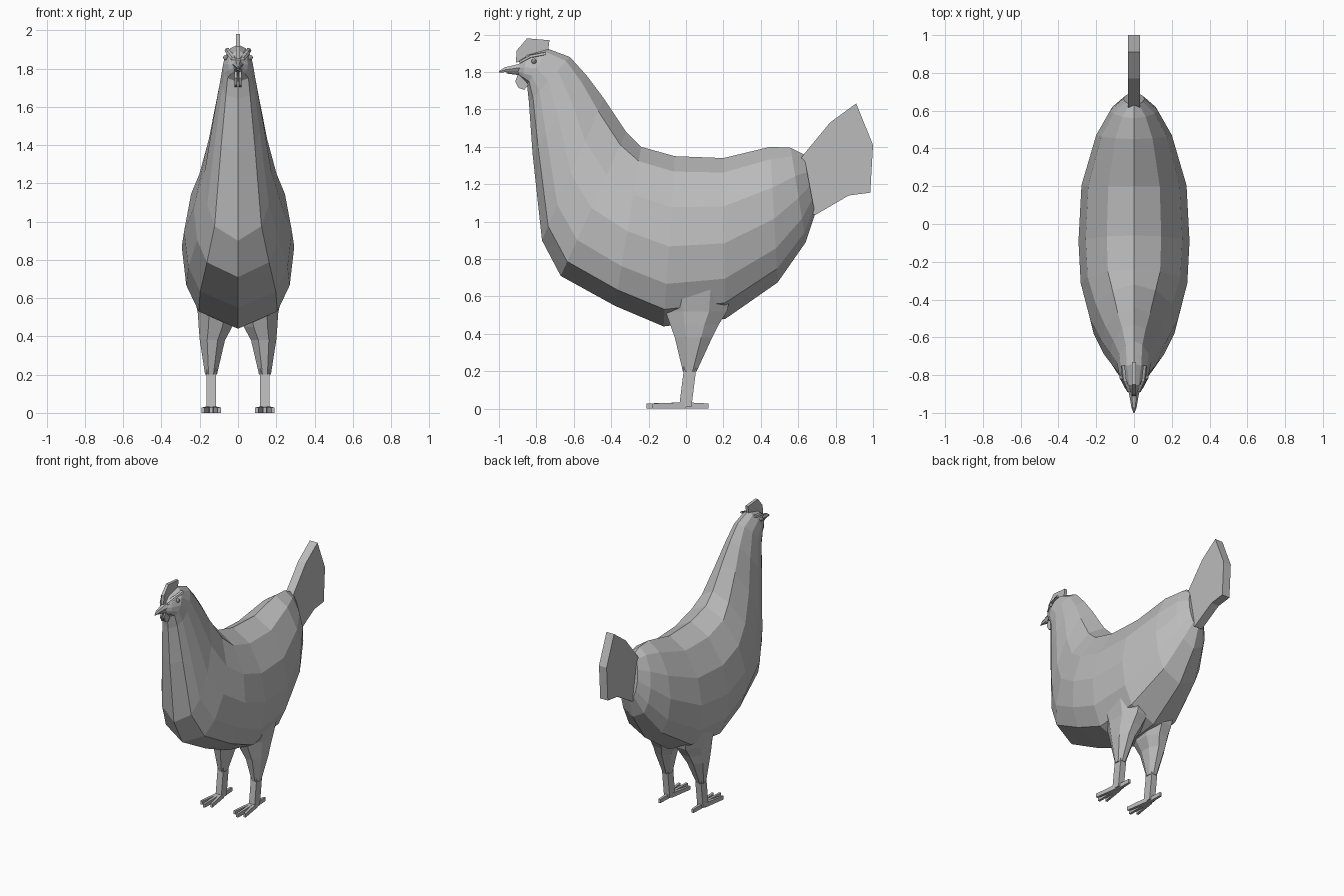
import bpy, bmesh, math
from mathutils import Vector

cube = bpy.data.objects.get("Cube")
if cube:
    bpy.data.objects.remove(cube, do_unlink=True)

GREY = (0.5, 0.5, 0.5, 1)
mat = bpy.data.materials.new("plain grey")
mat.use_nodes = True
mat.diffuse_color = GREY
bsdf = mat.node_tree.nodes["Principled BSDF"]
bsdf.inputs["Base Color"].default_value = GREY
bsdf.inputs["Roughness"].default_value = 0.8


def finish(name, bm):
    bmesh.ops.recalc_face_normals(bm, faces=bm.faces)
    me = bpy.data.meshes.new(name)
    bm.to_mesh(me)
    bm.free()
    me.materials.append(mat)
    ob = bpy.data.objects.new(name, me)
    bpy.context.collection.objects.link(ob)
    return ob


def loft(name, rings):
    """Skin closed rings of equal length and cap both ends."""
    bm = bmesh.new()
    rows = [[bm.verts.new(p) for p in r] for r in rings]
    n = len(rows[0])
    for a, b in zip(rows, rows[1:]):
        for i in range(n):
            j = (i + 1) % n
            bm.faces.new((a[i], a[j], b[j], b[i]))
    bm.faces.new(rows[0])
    bm.faces.new(rows[-1])
    return finish(name, bm)


def plate(name, outline, half):
    """Upright slab from a (y, z) outline, centred on x = 0."""
    return loft(name, [[(x, y, z) for y, z in outline] for x in (-half, half)])


# Body: one half section (fraction from back to belly, fraction of half width)
SECTION = [(0.09, 0.49), (0.30, 0.87), (0.53, 1.0), (0.75, 0.92), (0.90, 0.70)]
# back y, back z, belly y, belly z, half width
BODY = [
    (-0.89, 1.855, -0.90, 1.785, 0.022),
    (-0.85, 1.895, -0.875, 1.76, 0.052),
    (-0.74, 1.925, -0.85, 1.73, 0.078),
    (-0.62, 1.88, -0.84, 1.64, 0.09),
    (-0.53, 1.78, -0.82, 1.36, 0.125),
    (-0.44, 1.66, -0.77, 0.90, 0.175),
    (-0.32, 1.48, -0.67, 0.71, 0.232),
    (-0.24, 1.40, -0.38, 0.55, 0.282),
    (-0.06, 1.35, -0.12, 0.44, 0.294),
    (0.20, 1.34, 0.21, 0.48, 0.278),
    (0.45, 1.40, 0.49, 0.675, 0.20),
    (0.56, 1.395, 0.64, 0.89, 0.125),
    (0.63, 1.36, 0.69, 1.04, 0.055),
]


def section(y0, z0, y1, z1, w):
    def at(s, x):
        return (x, y0 + (y1 - y0) * s, z0 + (z1 - z0) * s)
    right = [at(s, -w * k) for s, k in SECTION]
    left = [at(s, w * k) for s, k in reversed(SECTION)]
    return [at(0, 0)] + right + [at(1, 0)] + left


loft("body", [section(*r) for r in BODY])

# Tail and comb
plate("tail", [(0.60, 1.32), (0.63, 1.36), (0.77, 1.53), (0.91, 1.632), (1.0, 1.41),
               (0.985, 1.155), (0.87, 1.14), (0.69, 1.035), (0.64, 1.06)], 0.032)
plate("comb", [(-0.91, 1.85), (-0.905, 1.915), (-0.85, 1.98), (-0.73, 1.97),
               (-0.74, 1.89)], 0.011)


# Beak: upper and lower halves narrowing to the tip
def oval(y, z, rx, rz, n=6):
    return [(rx * math.cos(math.tau * i / n), y, z + rz * math.sin(math.tau * i / n))
            for i in range(n)]


loft("upper_beak", [oval(-0.86, 1.825, 0.036, 0.035), oval(-0.91, 1.82, 0.024, 0.022),
                    oval(-0.97, 1.812, 0.014, 0.015), oval(-1.0, 1.801, 0.003, 0.004)])
loft("lower_beak", [oval(-0.86, 1.79, 0.03, 0.02), oval(-0.91, 1.795, 0.018, 0.011),
                    oval(-0.96, 1.797, 0.006, 0.006)])

for side, sx in (("right", -1), ("left", 1)):
    # Wattle hanging under the beak
    w = plate(side + "_wattle", [(-0.90, 1.785), (-0.913, 1.75), (-0.895, 1.715), (-0.865, 1.705),
                                 (-0.845, 1.73), (-0.85, 1.78)], 0.006)
    w.location.x = sx * 0.012

    # Eye and the brow ridge above it
    bm = bmesh.new()
    bmesh.ops.create_uvsphere(bm, u_segments=8, v_segments=6, radius=0.014)
    eye = finish(side + "_eye", bm)
    eye.location = (sx * 0.064, -0.813, 1.858)
    loft(side + "_brow", [
        [(sx * (x + d), y, z + e) for d, e in ((-0.015, -0.006), (0.006, -0.004), (0.0, 0.008), (-0.015, 0.012))]
        for x, y, z in ((0.03, -0.89, 1.85), (0.055, -0.83, 1.882), (0.064, -0.75, 1.897))])

    # Thigh and shank: centre x, centre y, z, half x, half y
    def ring(cx, cy, z, hx, hy, n=8):
        return [(sx * (cx + hx * math.cos(math.tau * (i + 0.5) / n) * 1.08),
                 cy + hy * math.sin(math.tau * (i + 0.5) / n) * 1.08, z) for i in range(n)]

    loft(side + "_thigh", [ring(0.115, 0.05, 0.66, 0.125, 0.20), ring(0.11, 0.055, 0.52, 0.10, 0.165),
                           ring(0.118, 0.045, 0.45, 0.088, 0.13),
                           ring(0.134, 0.04, 0.38, 0.066, 0.10),
                           ring(0.141, 0.02, 0.20, 0.031, 0.037)])
    loft(side + "_shank", [[(sx * (0.14 + dx), cy + dy, z)
                            for dx, dy in ((-0.024, -0.033), (0.024, -0.033), (0.024, 0.033), (-0.024, 0.033))]
                           for cy, z in ((0.02, 0.24), (0.02, 0.2), (-0.004, 0.008))])

    # Toes: three forward, one back, each a tapering bar
    for name, dx, y1 in (("inner_toe", -0.042, -0.18), ("middle_toe", 0, -0.21),
                         ("outer_toe", 0.042, -0.18), ("hind_toe", 0, 0.12)):
        loft(side + "_" + name, [[(sx * (x - h), y, 0.0), (sx * (x + h), y, 0.0),
                                  (sx * (x + h), y, top), (sx * (x - h), y, top)]
                                 for x, y, h, top in ((0.14 + dx * 0.25, 0.0, 0.012, 0.034),
                                                      (0.14 + dx, y1, 0.008, 0.028))])
